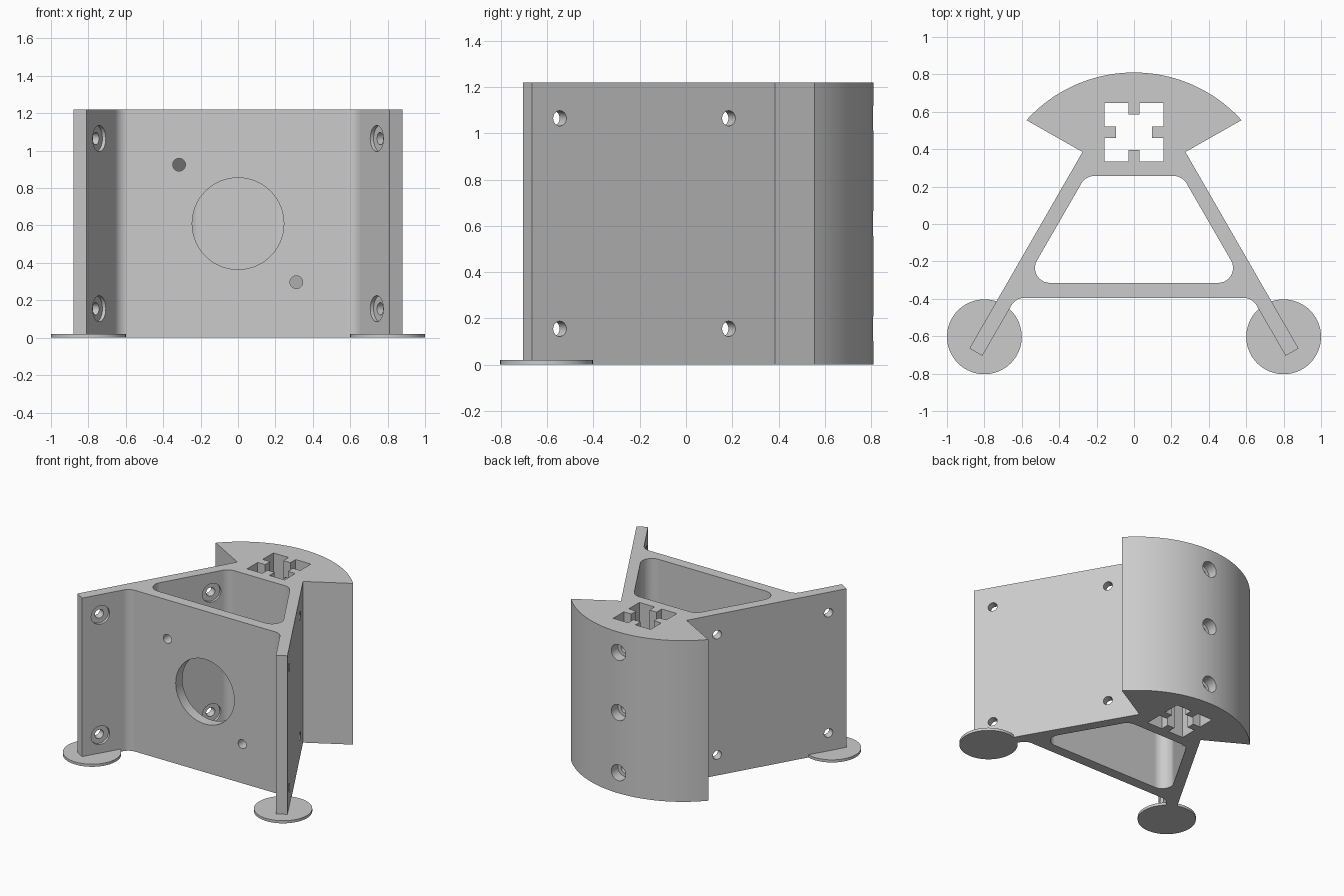
import bpy, bmesh, math
from mathutils import Vector, Matrix

HEIGHT = 1.22
MID = HEIGHT / 2
WALL = 0.08
FILLET = 0.08

if "Cube" in bpy.data.objects:
    bpy.data.objects.remove(bpy.data.objects["Cube"], do_unlink=True)

grey = bpy.data.materials.new("plain grey")
grey.use_nodes = True
grey.diffuse_color = (0.6, 0.6, 0.6, 1)
grey.node_tree.nodes["Principled BSDF"].inputs["Base Color"].default_value = grey.diffuse_color


def make_object(name, bm):
    bmesh.ops.recalc_face_normals(bm, faces=bm.faces)
    mesh = bpy.data.meshes.new(name)
    bm.to_mesh(mesh)
    bm.free()
    mesh.materials.append(grey)
    obj = bpy.data.objects.new(name, mesh)
    bpy.context.collection.objects.link(obj)
    return obj


def prism(name, outline, z0, z1):
    bm = bmesh.new()
    face = bm.faces.new([bm.verts.new((x, y, z0)) for x, y in outline])
    top = bmesh.ops.extrude_face_region(bm, geom=[face], use_keep_orig=True)["geom"]
    bmesh.ops.translate(bm, vec=(0, 0, z1 - z0),
                        verts=[v for v in top if isinstance(v, bmesh.types.BMVert)])
    return make_object(name, bm)


def cylinder(name, start, end, radius, segments=32):
    start, end = Vector(start), Vector(end)
    axis = end - start
    turn = axis.to_track_quat("Z", "Y").to_matrix().to_4x4()
    bm = bmesh.new()
    bmesh.ops.create_cone(bm, cap_ends=True, segments=segments, radius1=radius, radius2=radius,
                          depth=axis.length, matrix=Matrix.Translation((start + end) / 2) @ turn)
    return make_object(name, bm)


def rounded(before, corner, after, radius, steps=10):
    """Points of a fillet that replaces a corner."""
    p = Vector(corner)
    d1, d2 = (Vector(before) - p).normalized(), (Vector(after) - p).normalized()
    half = d1.angle(d2) / 2
    centre = p + (d1 + d2).normalized() * radius / math.sin(half)
    first = (p + d1 * radius / math.tan(half) - centre).normalized()
    last = (p + d2 * radius / math.tan(half) - centre).normalized()
    return [centre + first.slerp(last, i / steps).normalized() * radius for i in range(steps + 1)]


def mirror_outline(right):
    return list(right) + [(-x, y) for x, y in reversed(right)]


# Body outline: rounded back wedge, splayed legs and front crossbar
wedge_tip, neck = (0.575, 0.555), (0.275, 0.385)
foot_out, foot_in, armpit = (0.88, -0.665), (0.811, -0.705), (0.632, -0.395)
arc_y, arc_r = 0.034, 0.776
sweep = math.asin(wedge_tip[0] / arc_r)
arc = [(arc_r * math.sin(sweep * (i + 0.5) / 24.5), arc_y + arc_r * math.cos(sweep * (i + 0.5) / 24.5))
       for i in range(25)]
right_side = arc + [neck, foot_out, foot_in] + rounded(foot_in, armpit, (0, armpit[1]), FILLET)
body = prism("bracket_body", mirror_outline(right_side), 0, HEIGHT)

cutters = []

# Trapezoid cavity between the legs
back_corner, front_corner = (0.258, 0.257), (0.588, -0.315)
cavity = (rounded((0, back_corner[1]), back_corner, front_corner, FILLET)
          + rounded(back_corner, front_corner, (0, front_corner[1]), FILLET))
cutters.append(prism("cavity_cutter", mirror_outline(cavity), -0.1, HEIGHT + 0.1))

# Square slot with four inward tabs
s, d, t, c = 0.157, 0.095, 0.03, 0.49
slot = [(t, c + d), (t, c + s), (s, c + s), (s, c + t), (d, c + t),
        (d, c - t), (s, c - t), (s, c - s), (t, c - s), (t, c - d)]
cutters.append(prism("slot_cutter", mirror_outline(slot), -0.1, HEIGHT + 0.1))

# Round window and two small holes in the crossbar
for x, z, r, n in ((0, MID, 0.245, 64), (-0.315, 0.925, 0.034, 32), (0.312, 0.297, 0.034, 32)):
    cutters.append(cylinder("crossbar_cutter", (x, -0.5, z), (x, -0.25, z), r, n))

# Counterbored screw holes through the legs
for side in (-1, 1):
    inward = Vector((-side * math.cos(math.radians(30)), -0.5, 0))
    for y in (-0.545, 0.185):
        x = neck[0] + (neck[1] - y) / math.sqrt(3)
        for z in (MID - 0.455, MID + 0.455):
            p = Vector((side * x, y, z))
            cutters.append(cylinder("screw_cutter", p - inward * 0.04, p + inward * 0.12, 0.033))
            cutters.append(cylinder("counterbore_cutter", p + inward * (WALL - 0.02),
                                    p + inward * 0.13, 0.07))

# Counterbored holes from the back into the slot
for z in (MID - 0.455, MID, MID + 0.455):
    cutters.append(cylinder("back_screw_cutter", (0, 0.9, z), (0, 0.52, z), 0.033))
    cutters.append(cylinder("back_counterbore_cutter", (0, 0.91, z), (0, 0.73, z), 0.06))

# Cut everything out of the body, then discard the cutters
for cutter in cutters:
    cutter.hide_render = True
    cut = body.modifiers.new(cutter.name, "BOOLEAN")
    cut.operation = "DIFFERENCE"
    cut.solver = "EXACT"
    cut.object = cutter
result = bpy.data.meshes.new_from_object(body.evaluated_get(bpy.context.evaluated_depsgraph_get()))
body.modifiers.clear()
body.data = result
for cutter in cutters:
    bpy.data.objects.remove(cutter, do_unlink=True)

# Thin round pads under the leg ends
parts = [body]
for side, name in ((-1, "right_foot_pad"), (1, "left_foot_pad")):
    parts.append(cylinder(name, (side * 0.8, -0.603, 0), (side * 0.8, -0.603, 0.02), 0.2, 64))

# Smooth curves, crisp edges and flat walls
bpy.ops.object.select_all(action="DESELECT")
for part in parts:
    part.select_set(True)
bpy.context.view_layer.objects.active = body
bpy.ops.object.shade_smooth_by_angle(angle=math.radians(30))
for part in parts:
    flat = part.modifiers.new("flat walls", "WEIGHTED_NORMAL")
    flat.weight = 100
    flat.keep_sharp = True
